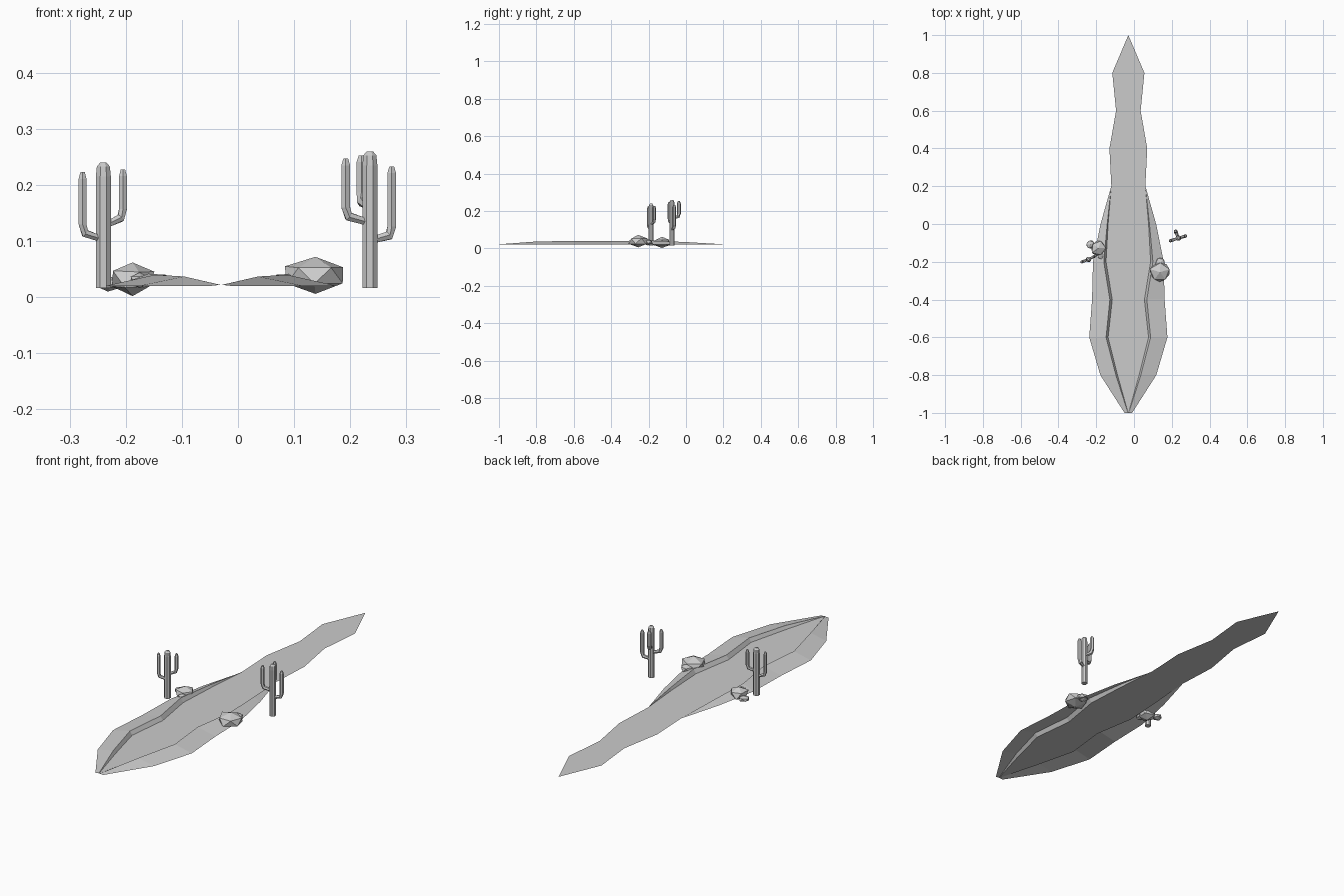
import bpy, bmesh, math, random
from mathutils import Vector

cube = bpy.data.objects.get("Cube")
if cube:
    bpy.data.objects.remove(cube)

grey = bpy.data.materials.new("plain_grey")
grey.use_nodes = True
GREY = (0.6, 0.6, 0.6, 1)
grey.diffuse_color = GREY
grey.node_tree.nodes["Principled BSDF"].inputs["Base Color"].default_value = GREY


def finish(name, bm):
    mesh = bpy.data.meshes.new(name)
    bm.to_mesh(mesh)
    bm.free()
    mesh.materials.append(grey)
    obj = bpy.data.objects.new(name, mesh)
    bpy.context.collection.objects.link(obj)
    return obj


def sheet(name, rows):
    """Skin a grid of points with upward facing quads."""
    bm = bmesh.new()
    grid = [[bm.verts.new(p) for p in row] for row in rows]
    for a, b in zip(grid, grid[1:]):
        for i in range(len(a) - 1):
            bm.faces.new((a[i], a[i + 1], b[i + 1], b[i]))
    bmesh.ops.remove_doubles(bm, verts=bm.verts, dist=0.0005)
    for f in bm.faces:
        f.normal_update()
        if f.normal.z < 0:
            f.normal_flip()
    return finish(name, bm)


def tube(bm, points, radii, sides):
    """Sweep a polygon along a path, with closed ends."""
    points = [Vector(p) for p in points]
    rings = []
    for i, (p, r) in enumerate(zip(points, radii)):
        d = (points[min(i + 1, len(points) - 1)] - points[max(i - 1, 0)]).normalized()
        u = d.cross(Vector((0, 1, 0))).normalized()
        v = d.cross(u)
        angles = [math.tau * (k + 0.5) / sides for k in range(sides)]
        rings.append([bm.verts.new(p + r * (u * math.cos(a) + v * math.sin(a))) for a in angles])
    for a, b in zip(rings, rings[1:]):
        for k in range(sides):
            j = (k + 1) % sides
            bm.faces.new((a[k], a[j], b[j], b[k]))
    bm.faces.new(rings[0][::-1])
    bm.faces.new(rings[-1])


def cactus(name, x, y, top, arms):
    """Ribbed trunk plus arms given as offset, root height, elbow height, tip."""
    bm = bmesh.new()
    tube(bm, [(x, y, z) for z in (0.016, top - 0.025, top - 0.007, top)],
         (0.0145, 0.0145, 0.0125, 0.006), 8)
    for dx, dy, root, elbow, tip, r in arms:
        ax, ay = x + dx, y + dy
        tube(bm, [(x + dx * 0.2, y + dy * 0.2, root), (ax - dx * 0.12, ay - dy * 0.12, elbow - 0.008),
                  (ax, ay, elbow + 0.008), (ax, ay, tip - 0.012), (ax, ay, tip)],
             (r * 0.8, r, r, r, r * 0.55), 6)
    bmesh.ops.recalc_face_normals(bm, faces=bm.faces)
    return finish(name, bm)


def rock(name, centre, size, seed, turn=0.0):
    """Squashed, slightly uneven low-poly boulder."""
    rng = random.Random(seed)
    bm = bmesh.new()
    bmesh.ops.create_icosphere(bm, subdivisions=1, radius=1)
    for v in bm.verts:
        if abs(v.co.z) < 0.9:
            v.co *= rng.uniform(0.92, 1.12)
        v.co = Vector(c * s for c, s in zip(v.co, size))
    obj = finish(name, bm)
    obj.location = centre
    obj.rotation_euler.z = turn
    return obj


# Stream bed: flat ribbon, y and half width
MID, BED = -0.03, 0.022
bed = [(-1, 0.001), (-0.8, 0.057), (-0.6, 0.107), (-0.4, 0.085), (-0.2, 0.118),
       (0, 0.107), (0.2, 0.09), (0.4, 0.1), (0.6, 0.065), (0.8, 0.085), (1, 0)]
sheet("stream_bed", [[(MID - w, y, BED), (MID + w, y, BED)] for y, w in bed])

# Banks: crest half width, crest height, outer half width for the first stations
bank = [(0.002, 0.022, 0.02), (0.066, 0.037, 0.148), (0.118, 0.04, 0.207),
        (0.098, 0.04, 0.192), (0.13, 0.042, 0.187), (0.112, 0.034, 0.147),
        (0.09, 0.022, 0.0905)]
for side, label in ((1, "left"), (-1, "right")):
    sheet(label + "_bank", [
        [(MID + side * w, y, BED), (MID + side * c, y, h), (MID + side * o, y, 0.02)]
        for (y, w), (c, h, o) in zip(bed, bank)])

# Cacti
cactus("left_cactus", 0.235, -0.075, 0.26,
       [(-0.043, -0.014, 0.135, 0.152, 0.247, 0.009),
        (0.039, 0.012, 0.103, 0.118, 0.233, 0.009),
        (-0.015, 0.037, 0.163, 0.178, 0.253, 0.01)])
cactus("right_cactus", -0.24, -0.187, 0.24,
       [(-0.037, -0.014, 0.105, 0.122, 0.223, 0.008),
        (0.035, 0.018, 0.13, 0.149, 0.228, 0.008)])

# Boulders
rock("left_boulder", (0.138, -0.255, 0.039), (0.06, 0.056, 0.033), 3, 0.3)
rock("left_pebble", (0.138, -0.205, 0.033), (0.028, 0.025, 0.017), 5, 0.8)
rock("right_boulder", (-0.188, -0.128, 0.032), (0.043, 0.042, 0.03), 8)
rock("right_pebble", (-0.232, -0.108, 0.024), (0.024, 0.022, 0.014), 2, 0.5)
rock("right_small_pebble", (-0.175, -0.168, 0.03), (0.02, 0.018, 0.014), 4, 1.1)
